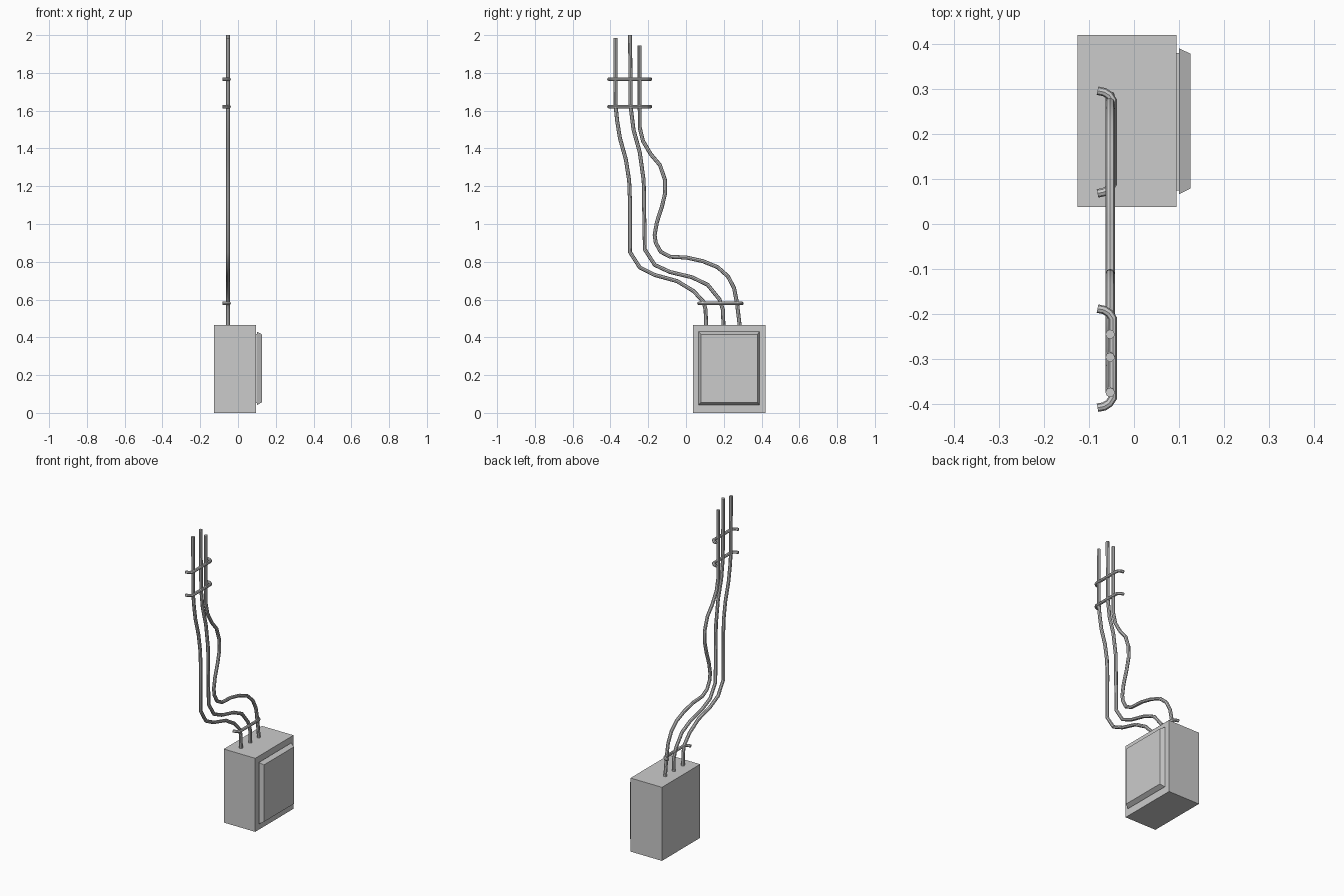
import bpy, bmesh

if "Cube" in bpy.data.objects:
    bpy.data.objects.remove(bpy.data.objects["Cube"])

CABLE_X = -0.053


def link(name, mesh):
    ob = bpy.data.objects.new(name, mesh)
    bpy.context.scene.collection.objects.link(ob)
    return ob


def tube(name, points, radius):
    """Capped eight-sided tube along a path, turned into a mesh."""
    cu = bpy.data.curves.new(name + "_path", 'CURVE')
    cu.dimensions = '3D'
    cu.twist_mode = 'MINIMUM'
    cu.bevel_depth = radius
    cu.bevel_resolution = 2
    cu.use_fill_caps = True
    sp = cu.splines.new('POLY')
    sp.points.add(len(points) - 1)
    for p, co in zip(sp.points, points):
        p.co = (*co, 1)
    sp.use_smooth = True
    tmp = link(name + "_tmp", cu)
    dg = bpy.context.evaluated_depsgraph_get()
    mesh = bpy.data.meshes.new_from_object(tmp.evaluated_get(dg))
    bpy.data.objects.remove(tmp)
    bpy.data.curves.remove(cu)
    ob = link(name, mesh)
    bpy.context.view_layer.objects.active = ob
    ob.select_set(True)
    bpy.ops.object.shade_smooth_by_angle(angle=0.7)
    ob.select_set(False)


def stack(name, sections):
    """Closed solid through rectangles (x, y0, y1, z0, z1) stacked along x."""
    bm = bmesh.new()
    rings = [[bm.verts.new(c) for c in ((x, y0, z0), (x, y1, z0), (x, y1, z1), (x, y0, z1))]
             for x, y0, y1, z0, z1 in sections]
    for a, b in zip(rings, rings[1:]):
        for i in range(4):
            j = (i + 1) % 4
            bm.faces.new((a[i], a[j], b[j], b[i]))
    bm.faces.new(rings[0][::-1])
    bm.faces.new(rings[-1])
    bmesh.ops.recalc_face_normals(bm, faces=bm.faces)
    mesh = bpy.data.meshes.new(name)
    bm.to_mesh(mesh)
    bm.free()
    link(name, mesh)


# Cabinet and its bevelled door
stack("cabinet", [(-0.126, 0.038, 0.42, 0, 0.465), (0.094, 0.038, 0.42, 0, 0.465)])
stack("door", [(0.092, 0.074, 0.380, 0.053, 0.417), (0.100, 0.074, 0.380, 0.053, 0.417),
               (0.100, 0.066, 0.390, 0.041, 0.430), (0.126, 0.079, 0.378, 0.056, 0.416)])

# Cables, as (y, z) paths from top to bottom
cables = {
    "outer_cable": [(-.374, 1.985), (-.372, 1.62), (-.365, 1.55), (-.350, 1.455), (-.318, 1.34),
                    (-.301, 1.23), (-.297, 1.13), (-.297, .852), (-.245, .770), (-.165, .730),
                    (-.048, .698), (.040, .645), (.093, .588), (.104, .545), (.106, .455)],
    "middle_cable": [(-.296, 2.0), (-.293, 1.62), (-.278, 1.50), (-.245, 1.38), (-.224, 1.23),
                     (-.218, .865), (-.165, .783), (-.085, .746), (.032, .718), (.115, .678),
                     (.178, .600), (.196, .545), (.198, .455)],
    "inner_cable": [(-.245, 1.945), (-.245, 1.51), (-.228, 1.44), (-.187, 1.37), (-.138, 1.312),
                    (-.112, 1.235), (-.110, 1.165), (-.128, 1.09), (-.154, 1.01), (-.166, .942),
                    (-.160, .900), (-.134, .853), (-.085, .827), (.005, .822), (.090, .803),
                    (.168, .771), (.222, .723), (.254, .662), (.270, .582), (.285, .455)],
}
for name, path in cables.items():
    tube(name, [(CABLE_X, y, z) for y, z in path], 0.0105)

# Wall staples that hold the cables, with ends bent to the wall
half = [(-0.081, 0.110), (-0.066, 0.107), (-0.055, 0.100), (-0.047, 0.088)]
for name, y, z, grow in (("top_staple", -0.298, 1.767, 0), ("second_staple", -0.298, 1.621, 0),
                         ("lower_staple", 0.182, 0.58, 0.004)):
    left = [(x, y - d - grow, z) for x, d in half]
    right = [(x, y + d + grow, z) for x, d in reversed(half)]
    tube(name, left + right, 0.0095)
